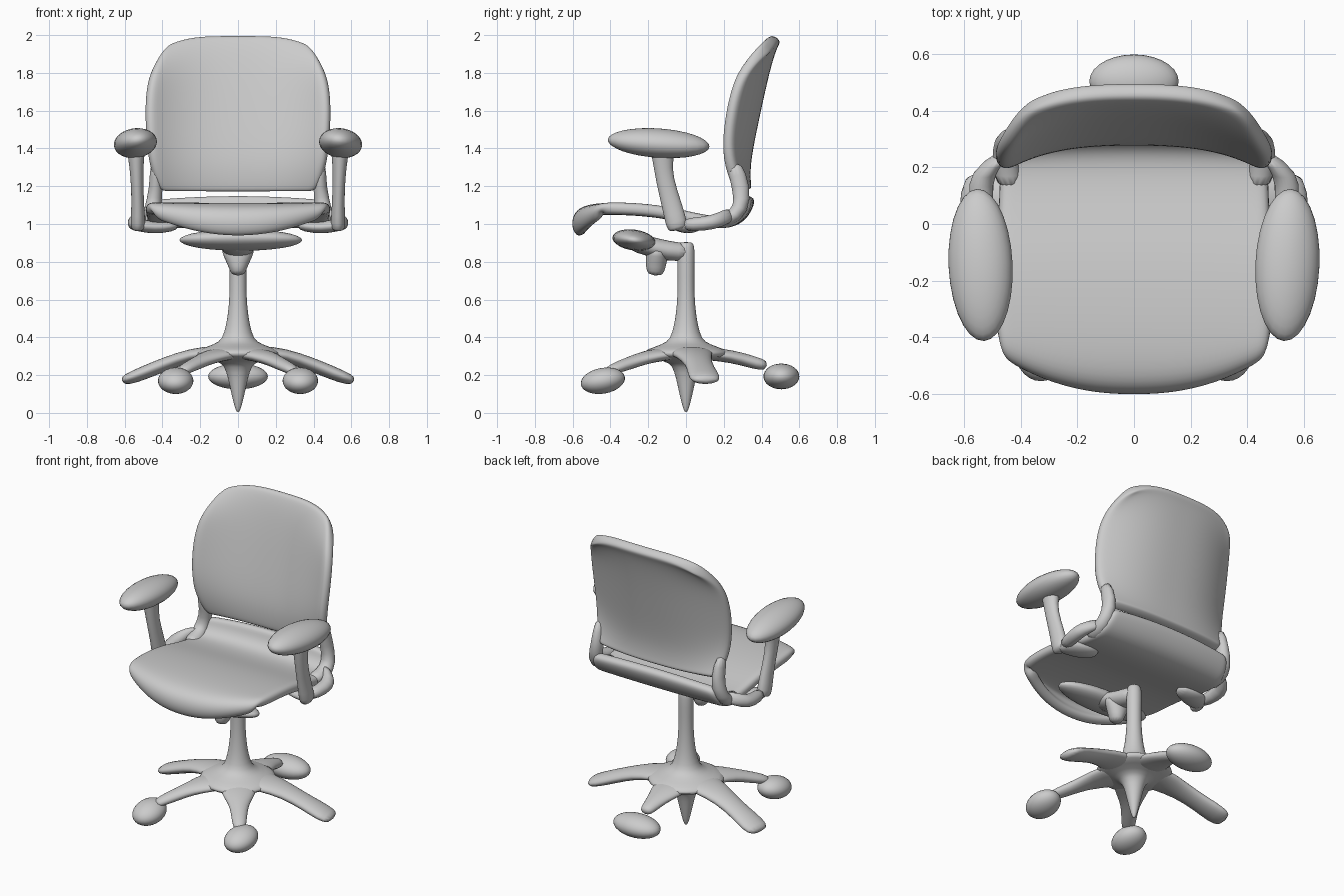
import bpy, bmesh, math
from mathutils import Vector, Matrix, Euler

if "Cube" in bpy.data.objects:
    bpy.data.objects.remove(bpy.data.objects["Cube"])


def finish(name, bm, mirror=False, thickness=0, subsurf=1, recalc=True):
    if recalc:
        bmesh.ops.recalc_face_normals(bm, faces=bm.faces)
    me = bpy.data.meshes.new(name)
    bm.to_mesh(me)
    bm.free()
    for p in me.polygons:
        p.use_smooth = True
    ob = bpy.data.objects.new(name, me)
    bpy.context.collection.objects.link(ob)
    if thickness:
        m = ob.modifiers.new("Thickness", 'SOLIDIFY')
        m.thickness, m.offset = thickness, -1
    if subsurf:
        m = ob.modifiers.new("Smooth", 'SUBSURF')
        m.levels = m.render_levels = subsurf
    if mirror:
        m = ob.modifiers.new("Mirror", 'MIRROR')
        m.use_mirror_merge = False
    return ob


def sheet(name, rows, shape, thickness, n=16):
    """Curved cushion: shape(row, s) gives a point for s across -1..1."""
    bm = bmesh.new()
    grid = [[bm.verts.new(shape(r, 2 * i / n - 1)) for i in range(n + 1)] for r in rows]
    for a, b in zip(grid, grid[1:]):
        for i in range(n):
            bm.faces.new((a[i], a[i + 1], b[i + 1], b[i]))
    return finish(name, bm, thickness=thickness, subsurf=2, recalc=False)


def loft(name, pts, side, mirror=False, n=12):
    """Tube along (x, y, z, half width along side, half height)."""
    bm = bmesh.new()
    side = Vector(side).normalized()
    P = [Vector(p[:3]) for p in pts]
    rings = []
    for k, p in enumerate(pts):
        tan = P[min(k + 1, len(P) - 1)] - P[max(k - 1, 0)]
        up = tan.cross(side).normalized()
        rings.append([bm.verts.new(P[k] + side * p[3] * math.cos(2 * math.pi * i / n)
                                   + up * p[4] * math.sin(2 * math.pi * i / n)) for i in range(n)])
    for a, b in zip(rings, rings[1:]):
        for i in range(n):
            bm.faces.new((a[i], a[(i + 1) % n], b[(i + 1) % n], b[i]))
    bm.faces.new(rings[0])
    bm.faces.new(rings[-1])
    return finish(name, bm, mirror)


def blob(name, loc, scale, rot=(0, 0, 0), mirror=False):
    bm = bmesh.new()
    mat = Matrix.LocRotScale(Vector(loc), Euler([math.radians(a) for a in rot]), Vector(scale))
    bmesh.ops.create_uvsphere(bm, u_segments=28, v_segments=16, radius=1, matrix=mat)
    return finish(name, bm, mirror, subsurf=0)


# Backrest: rows of (z, half width, front y at the centre, forward wrap of the sides)
back_rows = [(1.165, .40, .29, .03), (1.19, .425, .28, .04), (1.30, .455, .275, .08),
             (1.42, .465, .293, .115), (1.56, .472, .322, .13), (1.70, .47, .352, .135),
             (1.82, .455, .38, .125), (1.91, .43, .405, .09), (1.97, .405, .428, .06),
             (2.006, .37, .45, .04)]
sheet("backrest", back_rows,
      lambda r, s: (s * r[1], r[2] - r[3] * abs(s) ** 2.5,
                    r[0] - .05 * abs(s) ** 4 * max(0, (r[0] - 1.6) / .4)), .065)

# Seat: rows of (y, z, half width, backward bow, side lift)
seat_rows = [(-.575, .925, .43, .12, .09), (-.607, .98, .46, .13, .07), (-.600, 1.05, .475, .13, .04),
             (-.55, 1.10, .48, .12, .015), (-.42, 1.115, .488, .06, 0), (-.25, 1.11, .492, .02, 0),
             (-.08, 1.09, .487, 0, 0), (.08, 1.05, .48, 0, 0), (.2, 1.035, .475, 0, 0),
             (.265, 1.055, .465, -.02, 0), (.295, 1.105, .45, -.02, -.01), (.305, 1.155, .43, -.02, -.02)]
sheet("seat", seat_rows,
      lambda r, s: (s * r[2], r[0] + r[3] * abs(s) ** 2.3, r[1] + r[4] * s * s), .065)

# Side links between seat and backrest
loft("back_link", [(.44, .12, 1.015, .05, .04), (.455, .23, 1.02, .05, .045), (.455, .295, 1.08, .045, .045),
                   (.43, .295, 1.19, .038, .05), (.44, .25, 1.33, .03, .045)], (1, 0, 0), True)

# Armrests
blob("arm_pad", (.543, -.145, 1.428), (.114, .27, .077), (-4, 6, -3), True)
loft("arm_post", [(.54, -.12, 1.43, .06, .085), (.54, -.125, 1.35, .042, .055), (.535, -.115, 1.24, .034, .048),
                  (.53, -.075, 1.1, .034, .055), (.53, -.05, 1.0, .042, .06), (.53, -.04, .965, .035, .05)],
     (1, 0, 0), True)
loft("arm_bracket", [(.56, -.03, 1.0, .06, .035), (.48, 0, .985, .075, .035),
                     (.4, .02, .98, .07, .032), (.31, .03, .995, .04, .025)], (0, 1, 0), True)
loft("arm_rear_strut", [(.525, -.03, .995, .04, .035), (.545, .1, 1.0, .045, .04),
                        (.54, .18, 1.02, .045, .04), (.46, .25, 1.06, .03, .04)], (1, 0, 0), True)

# Tilt mechanism under the seat
blob("tilt_plate", (.015, -.275, .915), (.325, .115, .055), (-8, 0, 0))
loft("tilt_arm", [(0, -.31, .91, .1, .05), (0, -.2, .885, .1, .055), (0, -.1, .855, .075, .055),
                  (0, .03, .85, .05, .05)], (1, 0, 0))
loft("tension_knob", [(0, -.15, .88, .1, .06), (0, -.155, .83, .08, .06),
                      (0, -.16, .77, .05, .055), (0, -.165, .725, .035, .04)], (1, 0, 0))

# Column with flared foot, hub plate and the spike below
column = [(.905, .03), (.89, .046), (.8, .047), (.65, .042), (.5, .055), (.42, .075), (.375, .095),
          (.35, .17), (.325, .235), (.295, .23), (.275, .11), (.25, .072), (.18, .052), (.1, .035),
          (.03, .018), (.003, .006)]
loft("column", [(0, 0, z, r, r) for z, r in column], (1, 0, 0), n=20)


# Star base: angle, then (radius, z, half width, half height) along each leg
def leg(name, angle, prof):
    a = math.radians(angle)
    c, s = math.cos(a), math.sin(a)
    loft(name, [(r * c, r * s, z, w, h) for r, z, w, h in prof], (-s, c, 0))


long_leg = [(.04, .32, .13, .035), (.18, .32, .12, .037), (.32, .285, .08, .038),
            (.45, .235, .075, .038), (.56, .19, .09, .036), (.625, .168, .07, .024)]
short_leg = [(.04, .315, .13, .035), (.18, .31, .115, .036), (.3, .285, .065, .035),
             (.38, .26, .05, .034), (.43, .25, .035, .025)]
front_leg = short_leg[:-1] + [(.47, .235, .045, .03), (.52, .215, .03, .02)]
for name, angle, prof in (("right_leg", 10, long_leg), ("left_leg", 170, long_leg), ("rear_leg", 90, short_leg),
                          ("front_right_leg", -54, front_leg), ("front_left_leg", -126, front_leg)):
    leg(name, angle, prof)

# Casters
blob("rear_caster", (0, .505, .193), (.158, .095, .068))
blob("front_caster", (.33, -.44, .17), (.094, .118, .068), (10, 0, 0), True)
